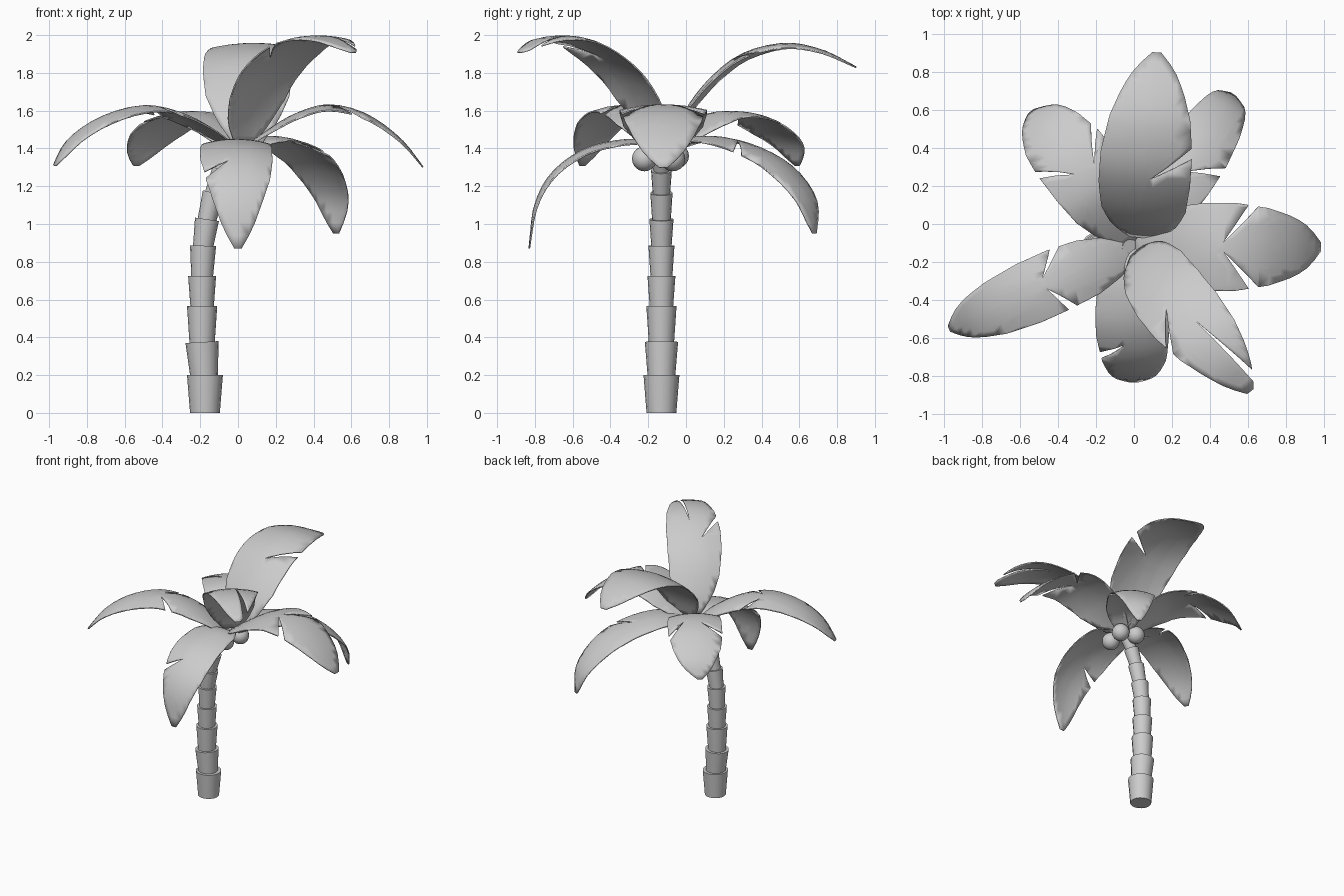
import bpy, bmesh, math
from mathutils import Vector, Matrix

if "Cube" in bpy.data.objects:
    bpy.data.objects.remove(bpy.data.objects["Cube"])


def finish(bm, name, angle=40):
    bmesh.ops.recalc_face_normals(bm, faces=bm.faces)
    me = bpy.data.meshes.new(name)
    bm.to_mesh(me)
    bm.free()
    ob = bpy.data.objects.new(name, me)
    bpy.context.collection.objects.link(ob)
    bpy.ops.object.select_all(action='DESELECT')
    ob.select_set(True)
    bpy.context.view_layer.objects.active = ob
    bpy.ops.object.shade_smooth_by_angle(angle=math.radians(angle))
    return ob


# Trunk: stacked flared rings following a bent path
path = [(-.17, 0), (-.18, .2), (-.19, .37), (-.19, .56), (-.19, .72), (-.185, .88),
        (-.165, 1.02), (-.13, 1.16), (-.085, 1.28), (-.02, 1.4)]
radii = [.095, .088, .08, .074, .069, .064, .059, .055, .05]
bm = bmesh.new()
for (x0, z0), (x1, z1), r in zip(path, path[1:], radii):
    a, b = Vector((x0, -.13, z0)), Vector((x1, -.13, z1))
    d = b - a
    rot = d.to_track_quat('Z', 'Y').to_matrix().to_4x4() if z0 > 0 else Matrix()
    bmesh.ops.create_cone(bm, cap_ends=True, segments=16, radius1=r * .83, radius2=r,
                          depth=d.length + (.01 if z0 > 0 else 0),
                          matrix=Matrix.Translation((a + b) / 2) @ rot)
finish(bm, "trunk")

# Coconuts
for i, c in enumerate([(.04, -.22, 1.345), (.07, -.07, 1.345), (-.06, -.05, 1.36)]):
    bm = bmesh.new()
    bmesh.ops.create_uvsphere(bm, u_segments=16, v_segments=10, radius=.066,
                              matrix=Matrix.Translation(c))
    finish(bm, f"coconut_{i + 1}", 60)


# Leaves: flat notched outline, sliced into rows, then bent along a spine
WIDTH = [(0, .3), (.12, .68), (.25, .92), (.4, 1), (.55, 1), (.7, .88), (.82, .68),
         (.91, .46), (.97, .24), (1, .1)]


def width(t):
    for (t0, w0), (t1, w1) in zip(WIDTH, WIDTH[1:]):
        if t <= t1:
            return w0 + (w1 - w0) * (t - t0) / (t1 - t0)
    return WIDTH[-1][1]


def spine(points, t):
    n = len(points) - 1
    i = max(0, min(int(t * n), n - 1))
    f = t * n - i
    p1, p2 = points[i], points[i + 1]
    p0 = points[i - 1] if i else p1 * 2 - p2
    p3 = points[i + 2] if i + 2 <= n else p2 * 2 - p1
    return .5 * (2 * p1 + (p2 - p0) * f + (2 * p0 - 5 * p1 + 4 * p2 - p3) * f * f
                 + (3 * p1 - p0 - 3 * p2 + p3) * f ** 3)


def leaf(name, half, pts, notches):
    pts = [Vector(p) for p in pts]
    side_dir = pts[-1] - pts[0]
    side_dir = Vector((side_dir.y, -side_dir.x, 0)).normalized()

    def edge(side):
        cuts = [n for n in notches if n[0] == side]
        out = [(k / 20, side * width(k / 20)) for k in range(21)
               if all(abs(k / 20 - n[1]) > .025 for n in cuts)]
        for _, mouth, apex, v in sorted(cuts, key=lambda n: n[1]):
            i = sum(t < mouth for t, _ in out)
            a, b = mouth - .022, min(mouth + .022, .995)
            out[i:i] = [(a, side * width(a)), (apex, v), (b, side * width(b))]
        return out

    bm = bmesh.new()
    outline = edge(1) + edge(-1)[::-1]
    bm.faces.new([bm.verts.new((t, v, 0)) for t, v in outline])
    bmesh.ops.triangulate(bm, faces=bm.faces)
    slices = [((k / 20, 0, 0), (1, 0, 0)) for k in range(1, 20)]
    slices += [((0, v, 0), (0, 1, 0)) for v in (-.5, 0, .5)]
    for co, no in slices:
        bmesh.ops.bisect_plane(bm, geom=bm.verts[:] + bm.edges[:] + bm.faces[:],
                               plane_co=co, plane_no=no, dist=1e-5)
    for vert in bm.verts:
        t, v = vert.co.x, vert.co.y
        tangent = (spine(pts, min(t + .01, 1)) - spine(pts, max(t - .01, 0))).normalized()
        up = side_dir.cross(tangent).normalized()
        vert.co = spine(pts, t) + side_dir * v * half - up * .03 * v * v
    ob = finish(bm, name, 50)
    mod = ob.modifiers.new("thickness", 'SOLIDIFY')
    mod.thickness, mod.offset = .008, 0


# Notch: side, mouth along leaf, apex along leaf, apex across leaf
leaf("leaf_right", .23,
     [(0, -.12, 1.38), (.15, -.12, 1.49), (.3, -.12, 1.58), (.48, -.12, 1.63),
      (.68, -.12, 1.58), (.86, -.12, 1.45), (.98, -.12, 1.3)],
     [(1, .63, .49, .1), (-1, .63, .49, -.1)])
leaf("leaf_left", .165,
     [(0, -.13, 1.38), (-.15, -.19, 1.5), (-.32, -.26, 1.59), (-.5, -.34, 1.625),
      (-.7, -.43, 1.57), (-.86, -.5, 1.46), (-.97, -.55, 1.31)],
     [(1, .36, .47, .25), (-1, .39, .47, -.1)])
leaf("leaf_back", .24,
     [(.05, -.07, 1.42), (.05, 0, 1.6), (.05, .13, 1.77), (.06, .3, 1.9),
      (.08, .52, 1.955), (.1, .72, 1.92), (.12, .9, 1.83)],
     [(1, .56, .44, .1)])
leaf("leaf_front_right", .2,
     [(.03, -.13, 1.42), (.06, -.19, 1.58), (.13, -.3, 1.77), (.23, -.43, 1.9),
      (.36, -.58, 1.985), (.49, -.73, 1.985), (.61, -.88, 1.91)],
     [(1, .63, .47, .25), (-1, .95, .6, -.1)])
leaf("leaf_front", .19,
     [(-.01, -.12, 1.38), (-.01, -.22, 1.44), (-.01, -.37, 1.44), (-.01, -.55, 1.39),
      (0, -.71, 1.27), (0, -.8, 1.1), (0, -.83, .87)],
     [(1, .66, .58, .2)])
leaf("leaf_back_right", .165,
     [(.02, -.1, 1.38), (.1, .01, 1.45), (.2, .17, 1.46), (.32, .35, 1.41),
      (.42, .51, 1.31), (.5, .64, 1.14), (.52, .68, .95)],
     [(1, .52, .43, 0)])
leaf("leaf_back_left", .2,
     [(0, -.1, 1.38), (-.1, .04, 1.51), (-.2, .18, 1.59), (-.32, .34, 1.58),
      (-.42, .46, 1.51), (-.49, .55, 1.42), (-.54, .59, 1.31)],
     [(1, .58, .42, .35), (-1, .56, .44, -.2)])
